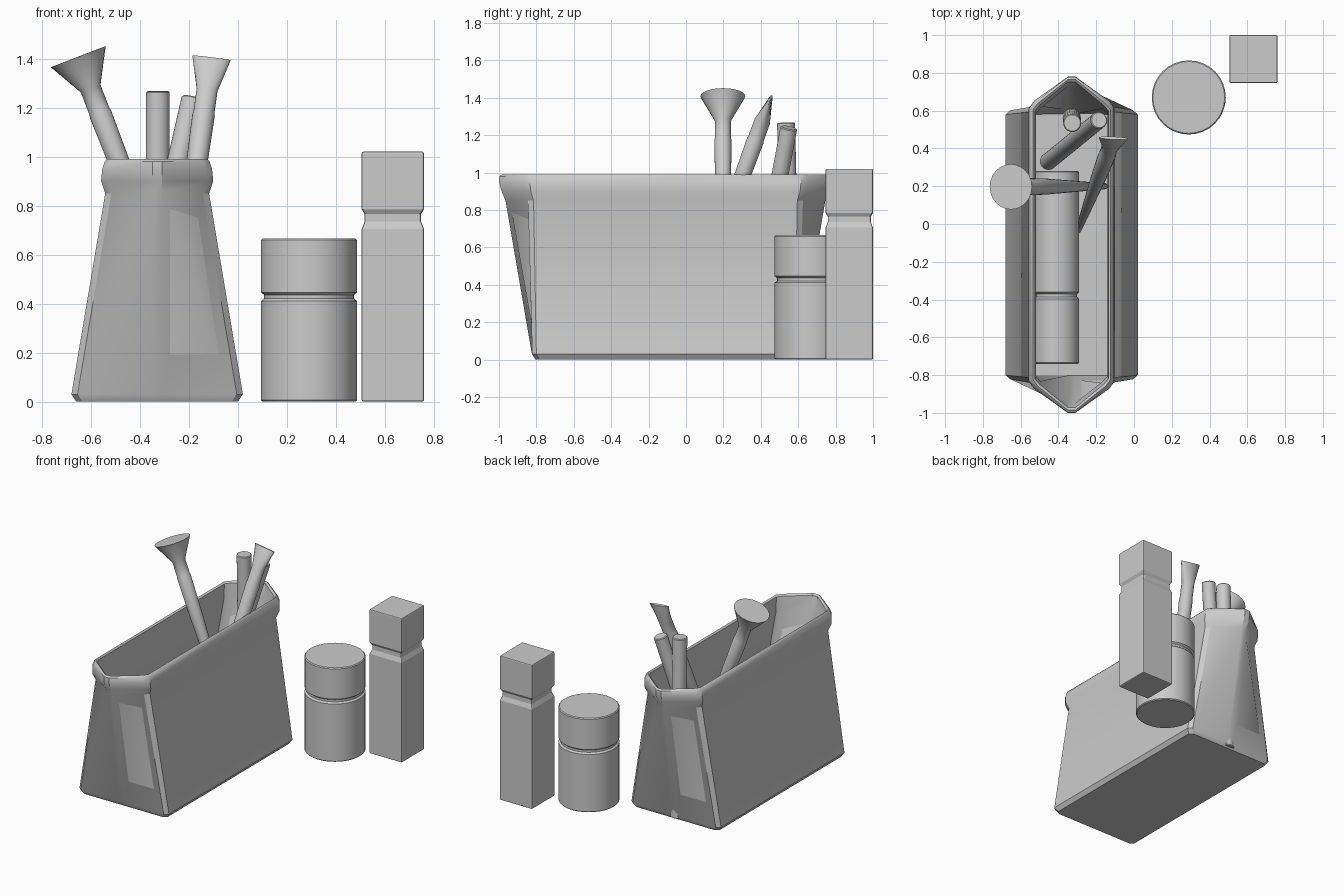
import bpy, bmesh, math
from mathutils import Vector

if "Cube" in bpy.data.objects:
    bpy.data.objects.remove(bpy.data.objects["Cube"])

grey = bpy.data.materials.new("plain_grey")
grey.diffuse_color = (0.6, 0.6, 0.6, 1)
grey.use_nodes = True
grey.node_tree.nodes["Principled BSDF"].inputs["Base Color"].default_value = grey.diffuse_color


def loft(name, rings, angle=30, bevel=0):
    """Skin a list of equal-length point rings and cap both ends."""
    bm = bmesh.new()
    loops = [[bm.verts.new(p) for p in ring] for ring in rings]
    n = len(loops[0])
    for a, b in zip(loops, loops[1:]):
        for i in range(n):
            j = (i + 1) % n
            bm.faces.new((a[i], a[j], b[j], b[i]))
    bm.faces.new(loops[0][::-1])
    bm.faces.new(loops[-1])
    bmesh.ops.recalc_face_normals(bm, faces=bm.faces)
    me = bpy.data.meshes.new(name)
    bm.to_mesh(me)
    bm.free()
    me.materials.append(grey)
    ob = bpy.data.objects.new(name, me)
    bpy.context.collection.objects.link(ob)
    if bevel:
        mod = ob.modifiers.new("soft_edges", "BEVEL")
        mod.width, mod.segments = bevel, 2
        mod.limit_method, mod.angle_limit = "ANGLE", math.radians(60)
    else:
        bpy.ops.object.select_all(action="DESELECT")
        bpy.context.view_layer.objects.active = ob
        ob.select_set(True)
        bpy.ops.object.shade_smooth_by_angle(angle=math.radians(angle))
    return ob


def turned(name, base, top, profile, sides=32, turn=0, bevel=0):
    """Rod from base to top; profile = (distance along, radius x, radius y)."""
    base, top = Vector(base), Vector(top)
    w = (top - base).normalized()
    ref = Vector((1, 0, 0))
    u = (ref - w * ref.dot(w)).normalized()
    v = w.cross(u)
    rings = []
    for d, rx, ry in profile:
        rings.append([base + w * d + u * rx * math.cos(t) + v * ry * math.sin(t)
                      for t in (turn + math.tau * i / sides for i in range(sides))])
    return loft(name, rings, bevel=bevel)


# Pouch: (z, half width, corner y, chamfer y, end y), up the outside, down the inside
sections = [
    (0.00, .330, .675, .695, .695),
    (0.03, .350, .690, .712, .714),
    (0.85, .212, .705, .735, .855),
    (0.90, .229, .720, .755, .876),
    (0.95, .224, .725, .762, .890),
    (0.98, .214, .720, .757, .888),
    (0.99, .205, .715, .748, .875),
    (0.98, .195, .708, .738, .862),
    (0.88, .190, .695, .722, .838),
    (0.04, .327, .670, .690, .692),
]


def pouch_ring(z, w, c, m, e):
    q = [(w, c), (w - .025, m), (.02, e)]
    pts = q + [(-x, y) for x, y in q[::-1]]
    pts += [(-x, -y) for x, y in pts]
    return [(x - .33, y - .11, z) for x, y in pts]


loft("pouch", [pouch_ring(*s) for s in sections])


# Capped round containers: a standing jar and a tube lying in the pouch
def container(name, base, top, r):
    h = (Vector(top) - Vector(base)).length
    g = h * .648
    prof = [(0, r - .006), (.006, r), (g - .02, r), (g - .01, r - .012),
            (g + .005, r - .012), (g + .015, r), (h - .006, r), (h, r - .006)]
    turned(name, base, top, [(d, k, k) for d, k in prof])


container("jar", (.29, .67, 0), (.29, .67, .665), .196)
container("lying_tube", (-.41, .28, .16), (-.41, -.74, .16), .12)

# Square stick with a notch below its cap
s = .127 * math.sqrt(2)
k = s - .017
turned("square_stick", (.632, .873, 0), (.632, .873, 1.02),
       [(d, r, r) for d, r in ((0, s), (.705, s), (.735, k), (.765, k), (.785, s), (1.02, s))],
       sides=4, turn=math.pi / 4, bevel=.007)


# Brushes: tapered handle, ferrule, flared head
def brush(name, base, top, rx, ry):
    h = (Vector(top) - Vector(base)).length
    turned(name, base, top, [
        (0, .010, .010), (.01, .016, .016), (h * .62, .042, .042),
        (h - .25, .046, .046), (h - .24, .043, .043),
        (h - .14, .043, .043), (h, rx, ry)], sides=24)


brush("round_brush", (-.15, .20, .11), (-.652, .197, 1.408), .12, .12)
brush("flat_brush", (-.295, -.035, .06), (-.108, .455, 1.403), .079, .008)


# Plain pencils
def pencil(name, base, top, r):
    h = (Vector(top) - Vector(base)).length
    turned(name, base, top, [(0, r - .005, r - .005), (.005, r, r),
                             (h - .005, r, r), (h, r - .005, r - .005)], sides=24)


pencil("upright_pencil", (-.33, .565, .01), (-.327, .535, 1.267), .048)
pencil("leaning_pencil", (-.455, .33, .06), (-.185, .55, 1.24), .045)
